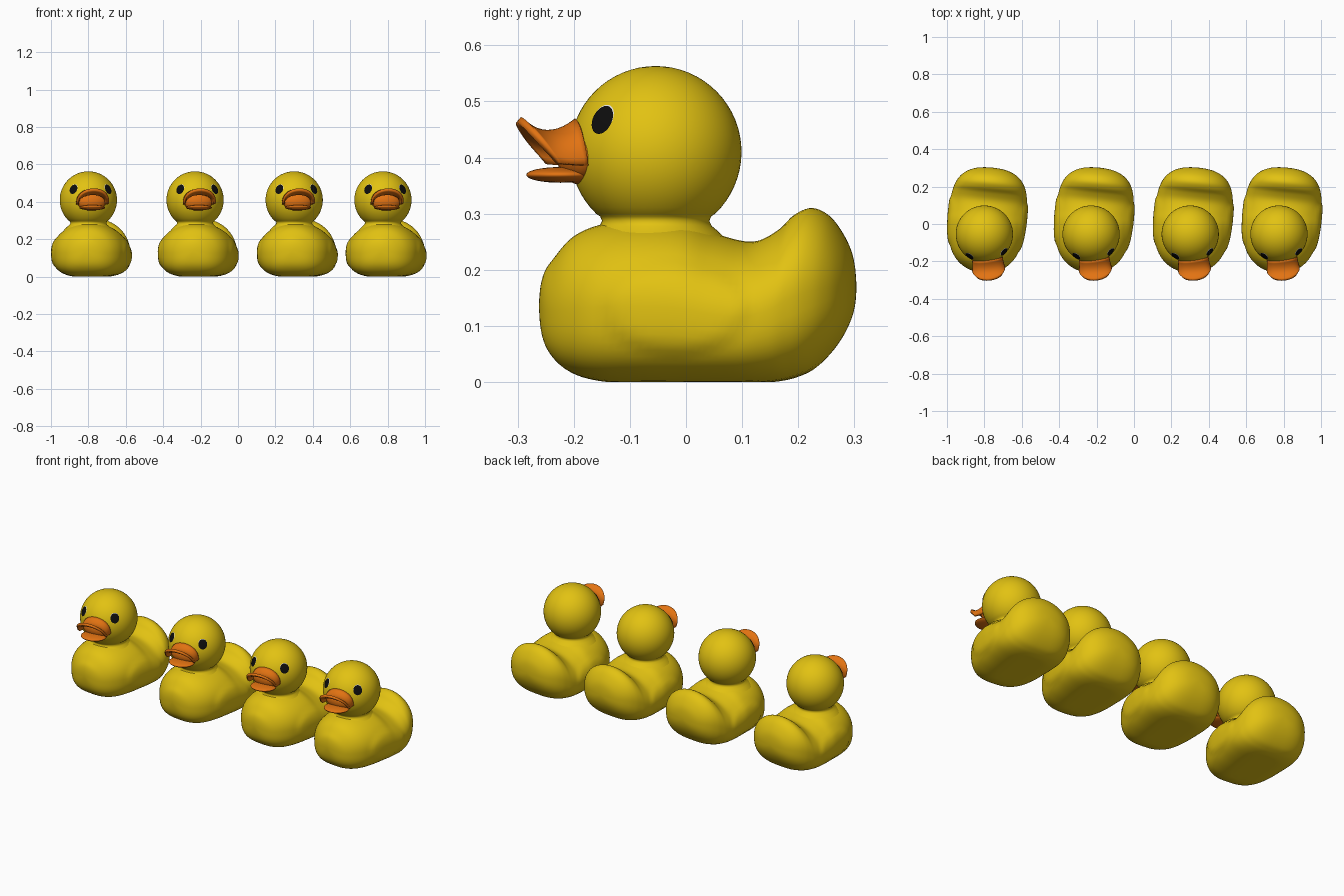
import bpy, bmesh, math
from mathutils import Matrix, Vector

if "Cube" in bpy.data.objects:
    bpy.data.objects.remove(bpy.data.objects["Cube"])

def material(name, rgb):
    m = bpy.data.materials.new(name)
    m.diffuse_color = (*rgb, 1)
    m.use_nodes = True
    m.node_tree.nodes["Principled BSDF"].inputs["Base Color"].default_value = m.diffuse_color
    return m

YELLOW = material("duck yellow", (0.76, 0.54, 0.006))
ORANGE = material("bill orange", (0.76, 0.17, 0.006))
BLACK = material("eye black", (0.004, 0.004, 0.004))
WHITE = material("eye white", (0.8, 0.8, 0.8))

HEAD = Vector((0, -0.054, 0.41))
R = 0.153

def sgn_pow(v, p):
    return math.copysign(abs(v) ** p, v)

def skin(name, rows, mat, closed=True):
    """Mesh from rows of points, joined row to row."""
    bm = bmesh.new()
    grid = [[bm.verts.new(p) for p in row] for row in rows]
    n = len(rows[0])
    for a, b in zip(grid, grid[1:]):
        for i in range(n if closed else n - 1):
            j = (i + 1) % n
            bm.faces.new((a[i], a[j], b[j], b[i]))
    bmesh.ops.remove_doubles(bm, verts=bm.verts, dist=1e-5)
    bmesh.ops.recalc_face_normals(bm, faces=bm.faces)
    return finish(name, bm, mat)

def finish(name, bm, mat):
    for f in bm.faces:
        f.smooth = True
    me = bpy.data.meshes.new(name)
    bm.to_mesh(me)
    bm.free()
    me.materials.append(mat)
    return me

def ellipsoid(name, centre, radii, mat):
    bm = bmesh.new()
    bmesh.ops.create_uvsphere(bm, u_segments=32, v_segments=20, radius=1,
                              matrix=Matrix.Translation(centre) @ Matrix.Diagonal((*radii, 1)))
    return finish(name, bm, mat)

# Body: lofted along y with upturned tail. Stations: y, bottom, top, half width
ST = [(-.262, .14, .14, 0), (-.255, .08, .19, .055), (-.235, .042, .222, .103),
      (-.20, .015, .26, .145), (-.15, .001, .281, .177), (-.08, -.003, .289, .198),
      (0, -.004, .285, .206), (.06, -.004, .262, .207), (.12, -.003, .25, .205),
      (.165, .001, .27, .199), (.195, .008, .298, .191), (.225, .022, .31, .178),
      (.255, .05, .297, .155), (.28, .085, .265, .12), (.297, .125, .225, .07),
      (.303, .17, .17, 0)]

def mirrored(s):
    return (s[0], s[2], s[1], -s[3])

def stations(steps=5):
    pts = [mirrored(ST[1])] + ST + [mirrored(ST[-2])]
    for i in range(1, len(pts) - 2):
        for k in range(steps):
            t = k / steps
            yield [0.5 * (2 * b + (c - a) * t + (2 * a - 5 * b + 4 * c - d) * t * t
                          + (3 * b - a - 3 * c + d) * t ** 3)
                   for a, b, c, d in zip(*pts[i - 1:i + 3])]
    yield ST[-1]

def body_section(y, zb, zt, w, n=56):
    mid = zb + 0.47 * (zt - zb)
    row = []
    for i in range(n):
        a = 2 * math.pi * i / n
        c, s = math.cos(a), math.sin(a)
        e = 1.0 if s >= 0 else 2 / 2.9
        x = w * sgn_pow(c, e)
        z = mid + sgn_pow(s, e) * ((zt - mid) if s >= 0 else (mid - zb))
        # raised wing on each flank
        d = ((y - 0.0) / 0.14) ** 2 + ((z - 0.13) / 0.085) ** 2
        if d < 1 and abs(x) > 0.1:
            k = min(1, (1 - d) * 2.5)
            x += math.copysign(0.006 * k * k * (3 - 2 * k), x)
        row.append((x, y, max(0, z)))
    return row

body = skin("body", [body_section(*s) for s in stations()], YELLOW)

# Head and neck: one turned profile
profile = [(.13, .25), (.112, .268), (.1, .278), (.0955, .287), (.099, .295)]
for i in range(25):
    a = math.radians(-46 + 136 * i / 24)
    profile.append((R * math.cos(a), HEAD.z + R * math.sin(a)))
N = 64
head = skin("head", [[(r * math.cos(2 * math.pi * i / N), HEAD.y + r * math.sin(2 * math.pi * i / N), z)
                      for i in range(N)] for r, z in profile], YELLOW)

# Upper bill: arched scoop that flares up at the tip
def bill_row(t, n=28):
    row = []
    for i in range(n + 1):
        a = math.pi * (i / n - 0.5)
        s, c = math.sin(a), max(0, math.cos(a)) ** 0.75
        base = Vector((.076 * s, -.185 - .01 * c, .386 + .078 * c))
        ctrl = Vector((.076 * s, -.215 - .036 * c, .386 + .034 * c))
        rim = Vector((.083 * s, -.24 - .06 * c, .39 + .077 * c))
        row.append(base * (1 - t) ** 2 + ctrl * 2 * t * (1 - t) + rim * t * t)
    return row

upper_bill = skin("upper_bill", [bill_row(k / 10) for k in range(11)], ORANGE, closed=False)
lower_bill = ellipsoid("lower_bill", (0, -.225, .369), (.07, .061, .014), ORANGE)
bill_base = ellipsoid("bill_base", (0, -.19, .402), (.079, .04, .05), ORANGE)

# Eyes: thin caps lying on the head
def eye_cap(name, side, rx, rz, lift, up, mat):
    yaw, el = math.radians(41), math.radians(21.9)
    d = Vector((side * math.sin(yaw) * math.cos(el), -math.cos(yaw) * math.cos(el), math.sin(el)))
    u = d.cross(Vector((0, 0, 1))).normalized()
    v = u.cross(d)
    rows = []
    for k in range(6):
        f = k / 5
        row = []
        for i in range(28):
            a = 2 * math.pi * i / 28
            p = d * R + u * (rx * f * math.cos(a)) + v * (up + rz * f * math.sin(a))
            row.append(HEAD + p.normalized() * (R + lift))
        rows.append(row)
    me = skin(name, rows, mat)
    if me.polygons[0].normal.dot(d) < 0:
        me.flip_normals()
    return me

head_parts = [head, upper_bill, lower_bill, bill_base]
for side, label in ((-1, "left"), (1, "right")):
    head_parts.append(eye_cap(label + "_eye_white", side, .024, .027, .001, .003, WHITE))
    head_parts.append(eye_cap(label + "_eye", side, .024, .027, .002, 0, BLACK))

def place(me, matrix):
    ob = bpy.data.objects.new(me.name, me)
    bpy.context.collection.objects.link(ob)
    ob.matrix_world = matrix
    if me is upper_bill:
        mod = ob.modifiers.new("thickness", 'SOLIDIFY')
        mod.thickness = 0.013
        mod.offset = 0

# Four ducks in a row, body and head turned slightly opposite ways
for x in (-0.7875, -0.217, 0.313, 0.7875):
    place(body, Matrix.Translation((x, 0, 0)) @ Matrix.Rotation(math.radians(-5.5), 4, 'Z'))
    turn = (Matrix.Translation((x - 0.0125, HEAD.y, 0)) @ Matrix.Rotation(math.radians(7), 4, 'Z')
            @ Matrix.Translation((0, -HEAD.y, 0)))
    for me in head_parts:
        place(me, turn)
